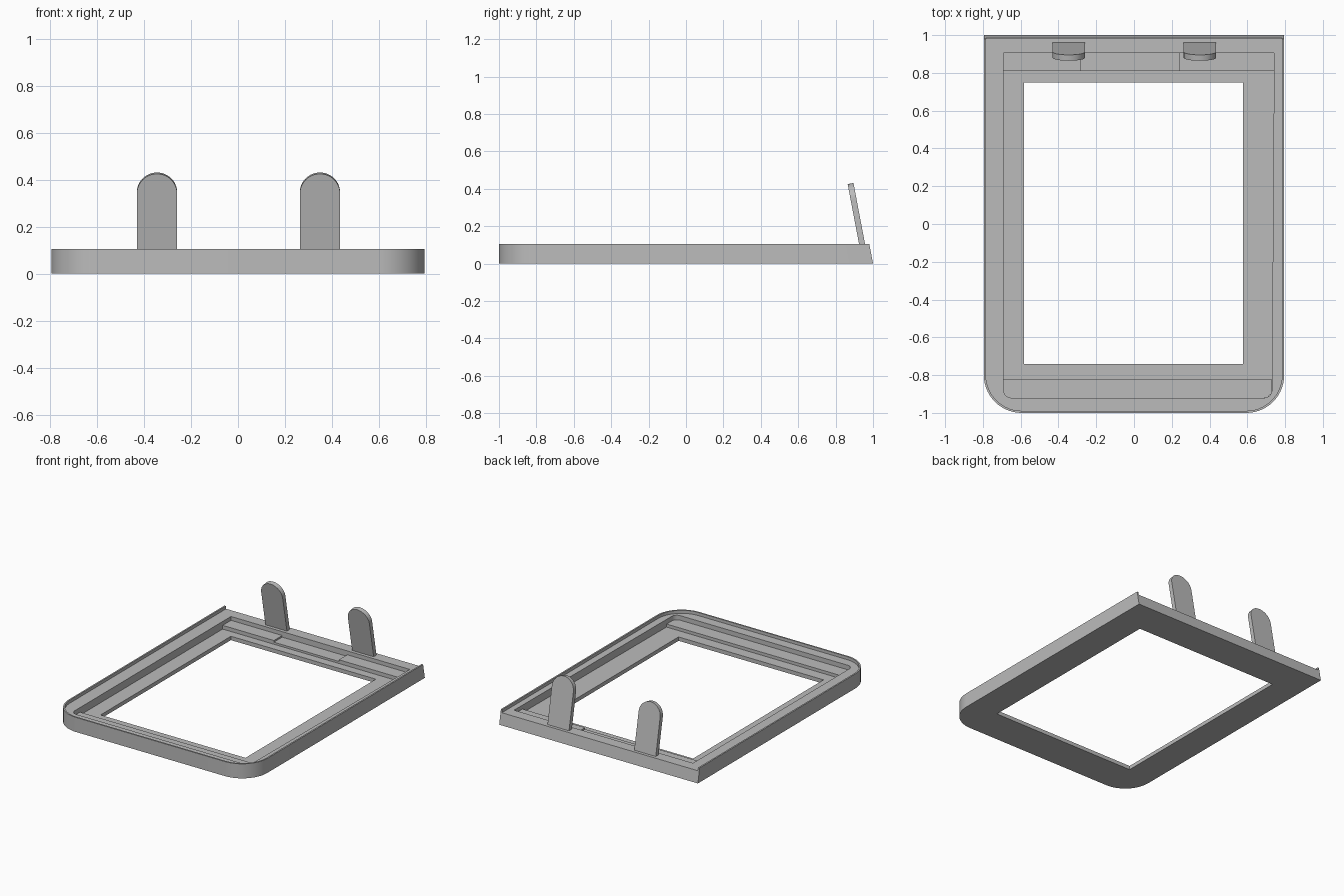
import bpy
import bmesh
from math import sin, cos, pi, radians

cube = bpy.data.objects.get("Cube")
if cube:
    bpy.data.objects.remove(cube)

grey = bpy.data.materials.new("plain_grey")
grey.use_nodes = True
tone = (0.5, 0.5, 0.5, 1)
grey.diffuse_color = tone
grey.node_tree.nodes["Principled BSDF"].inputs["Base Color"].default_value = tone


def prism(name, outline, lower, upper):
    """Loft an outline between two placement functions."""
    bm = bmesh.new()
    a = [bm.verts.new(lower(u, v)) for u, v in outline]
    b = [bm.verts.new(upper(u, v)) for u, v in outline]
    bm.faces.new(a[::-1])
    bm.faces.new(b)
    for i in range(len(a)):
        j = (i + 1) % len(a)
        bm.faces.new((a[i], a[j], b[j], b[i]))
    bmesh.ops.recalc_face_normals(bm, faces=bm.faces[:])
    mesh = bpy.data.meshes.new(name)
    bm.to_mesh(mesh)
    bm.free()
    mesh.materials.append(grey)
    ob = bpy.data.objects.new(name, mesh)
    bpy.context.collection.objects.link(ob)
    return ob


def slab(name, outline, z0, z1):
    return prism(name, outline, lambda u, v: (u, v, z0), lambda u, v: (u, v, z1))


def arc(cx, cy, r, start, end, steps=14):
    return [(cx + r * cos(radians(start + (end - start) * i / steps)),
             cy + r * sin(radians(start + (end - start) * i / steps)))
            for i in range(steps + 1)]


def tray_outline(x0, x1, y0, y1, r, x_back=None):
    """Rectangle whose two front corners are rounded."""
    back = x1 if x_back is None else x_back
    return (arc(x0 + r, y0 + r, r, 180, 270) + arc(x1 - r, y0 + r, r, 270, 360)
            + [(back, y1), (x0, y1)])


def box(name, x0, x1, y0, y1, z0, z1):
    return slab(name, [(x0, y0), (x1, y0), (x1, y1), (x0, y1)], z0, z1)


def cut(target, cutter):
    cutter.hide_render = True
    mod = target.modifiers.new("cut", 'BOOLEAN')
    mod.operation = 'DIFFERENCE'
    mod.solver = 'EXACT'
    mod.object = cutter
    bpy.context.view_layer.objects.active = target
    bpy.ops.object.modifier_apply(modifier=mod.name)
    bpy.data.objects.remove(cutter)


TOP, LEDGE, FLOOR = 0.105, 0.083, 0.028

# Frame body with a leaning back face
frame = prism("frame", tray_outline(-0.795, 0.795, -1, 1, 0.2),
              lambda u, v: (u, v, 0),
              lambda u, v: (u, 0.98 if v > 0.9 else v, TOP))

# Ledge inside the thin rim, open at the back
cut(frame, slab("ledge_cutter", tray_outline(-0.784, 0.784, -0.989, 1.1, 0.189), LEDGE, 0.2))
# Pocket, a little narrower toward the front
cut(frame, slab("pocket_cutter", tray_outline(-0.69, 0.73, -0.92, 0.905, 0.04, 0.742), FLOOR, 0.2))
# Window opening
cut(frame, box("opening_cutter", -0.582, 0.578, -0.74, 0.75, -0.1, 0.2))

# Raised shelves at both ends of the pocket
front_shelf = slab("front_shelf", tray_outline(-0.69, 0.729, -0.92, -0.82, 0.04), 0.02, 0.05)
box("back_shelf_right", -0.695, -0.28, 0.81, 0.91, 0.02, 0.055)
box("back_shelf_middle", -0.28, 0.24, 0.81, 0.91, 0.02, 0.043)
box("back_shelf_left", 0.24, 0.745, 0.81, 0.91, 0.02, 0.055)

# Leaning round-topped tabs
R, THICK, LEAN = 0.086, 0.031, 0.19
tab_outline = [(-R, 0.06), (R, 0.06)] + arc(0, 0.425 - R, R, 0, 180, 24)
for side, x in (("right", -0.345), ("left", 0.349)):
    def place(dy, x=x):
        return lambda u, v: (x + u, 0.945 - LEAN * v + dy, v - dy * LEAN * -1)
    prism(side + "_tab", tab_outline, place(0), place(THICK))

for ob in bpy.context.scene.objects:
    ob.select_set(ob.type == 'MESH' and ob.data.materials[:] == [grey])
bpy.context.view_layer.objects.active = frame
bpy.ops.object.shade_smooth_by_angle(angle=radians(30))
